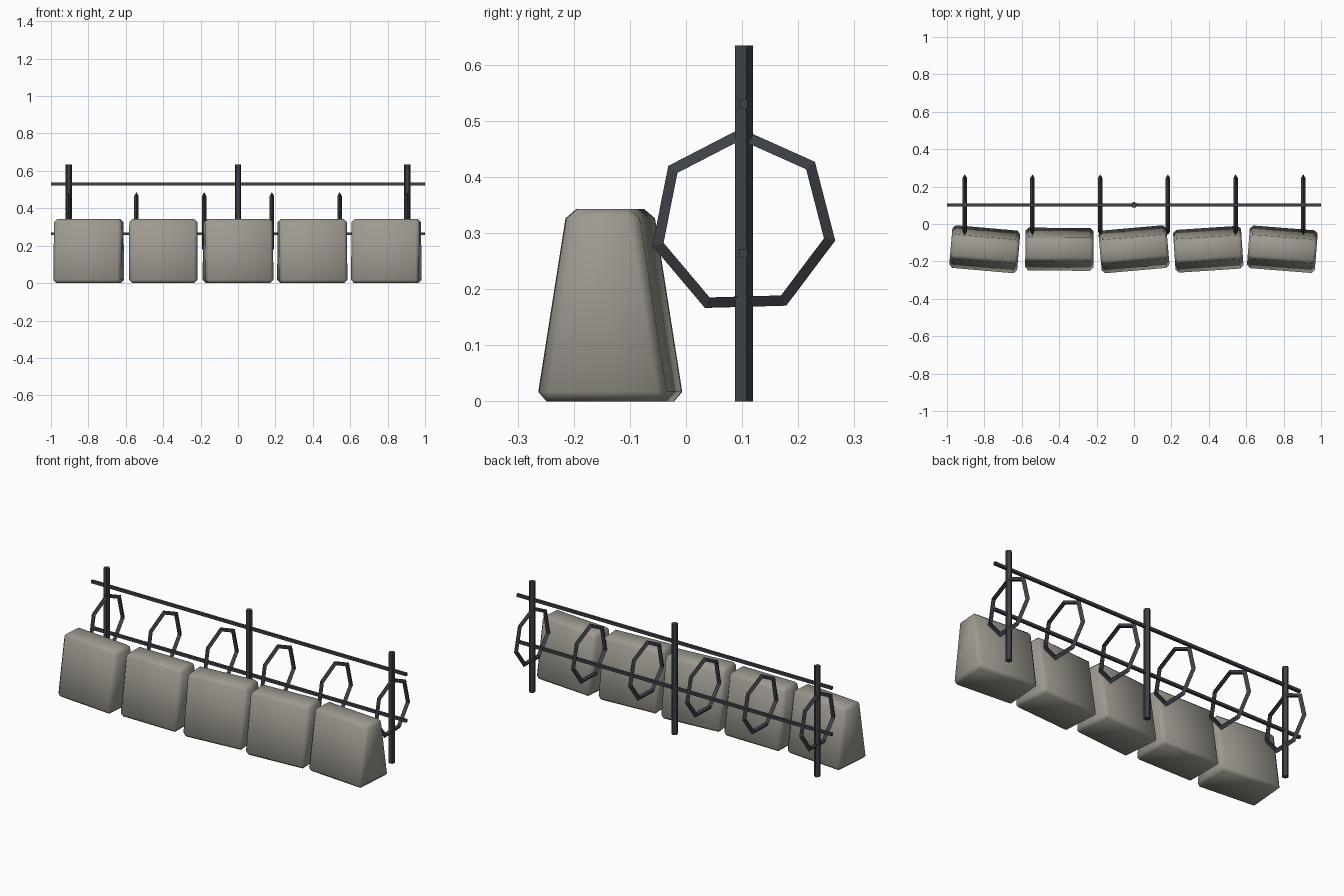
import bpy, bmesh, math
from mathutils import Matrix, Vector

if "Cube" in bpy.data.objects:
    bpy.data.objects.remove(bpy.data.objects["Cube"])


def material(name, rgb):
    m = bpy.data.materials.new(name)
    m.diffuse_color = (*rgb, 1)
    m.use_nodes = True
    m.node_tree.nodes["Principled BSDF"].inputs["Base Color"].default_value = m.diffuse_color
    return m


CONCRETE = material("warm grey concrete", (0.34, 0.32, 0.28))
IRON = material("dark iron", (0.047, 0.053, 0.063))


def add(name, bm, mat):
    bmesh.ops.recalc_face_normals(bm, faces=bm.faces)
    me = bpy.data.meshes.new(name)
    bm.to_mesh(me)
    bm.free()
    me.materials.append(mat)
    ob = bpy.data.objects.new(name, me)
    bpy.context.collection.objects.link(ob)
    return ob


def loft(bm, rings, closed):
    """Skin a list of vertex rings, capped unless closed on itself."""
    n = len(rings[0])
    for i in range(len(rings) if closed else len(rings) - 1):
        a, b = rings[i], rings[(i + 1) % len(rings)]
        for j in range(n):
            k = (j + 1) % n
            bm.faces.new((a[j], a[k], b[k], b[j]))
    if not closed:
        bm.faces.new(rings[0])
        bm.faces.new(rings[-1])


# Tapered concrete blocks, each turned a little, with bevelled edges
def block(name, x, turn):
    bm = bmesh.new()
    profile = [(-0.117, 0), (0.117, 0), (0.063, 0.343), (-0.063, 0.343)]
    loft(bm, [[bm.verts.new((sx * 0.182, y, z)) for y, z in profile]
              for sx in (-1, 1)], False)
    bmesh.ops.recalc_face_normals(bm, faces=bm.faces)
    bmesh.ops.bevel(bm, geom=bm.edges[:], offset=0.017, segments=1,
                    affect='EDGES')
    for f in bm.faces:
        f.smooth = True
    bm.transform(Matrix.Translation((x, -0.135, 0)) @
                 Matrix.Rotation(math.radians(turn), 4, 'Z'))
    add(name, bm, CONCRETE)


for i, (x, turn) in enumerate([(-0.798, -5), (-0.399, -0.5), (0, 5),
                               (0.397, 3.8), (0.793, -4.5)]):
    block(f"barrier_block_{i + 1}", x, turn)

FENCE_Y = 0.102

# Five-sided upright posts
for i, x in enumerate((-0.905, 0, 0.905)):
    bm = bmesh.new()
    angles = [math.tau * k / 5 for k in range(5)]
    loft(bm, [[bm.verts.new((x + 0.0177 * math.sin(a),
                             FENCE_Y + 0.0177 * math.cos(a), z))
               for a in angles] for z in (0, 0.634)], False)
    add(f"fence_post_{i + 1}", bm, IRON)

# Square horizontal rails
for name, z in (("lower_rail", 0.264), ("upper_rail", 0.53)):
    bm = bmesh.new()
    bmesh.ops.create_cube(bm, size=1)
    bm.transform(Matrix.Translation((0, FENCE_Y, z)) @
                 Matrix.Diagonal((2, 0.0155, 0.0155, 1)))
    add(name, bm, IRON)

# Seven-sided wire loops with a triangular section pointing outwards
for i, x in enumerate((-0.905, -0.543, -0.181, 0.181, 0.543, 0.905)):
    bm = bmesh.new()
    rings = []
    for k in range(7):
        a = math.tau * k / 7 + math.radians(90 + 1.6)
        ring = []
        for j in range(3):
            t = math.tau * j / 3
            r = 0.1535 + 0.0137 * math.cos(t)
            ring.append(bm.verts.new((x + 0.0137 * math.sin(t),
                                      FENCE_Y + r * math.cos(a),
                                      0.319 + r * math.sin(a))))
        rings.append(ring)
    loft(bm, rings, True)
    add(f"wire_loop_{i + 1}", bm, IRON)
